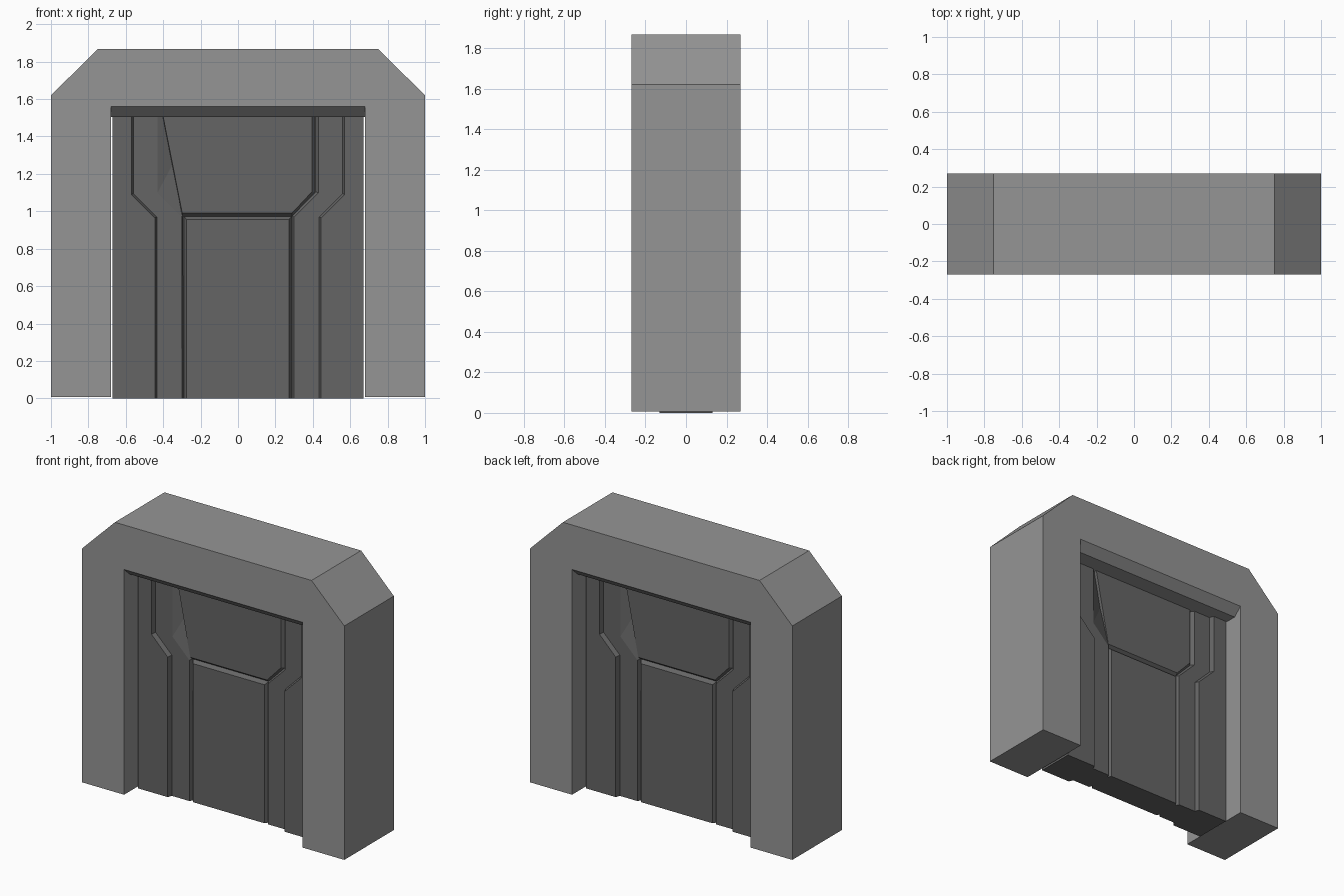
import bpy, bmesh

cube = bpy.data.objects.get("Cube")
if cube:
    bpy.data.objects.remove(cube, do_unlink=True)


def material(name, value):
    m = bpy.data.materials.new(name)
    m.use_nodes = True
    col = (value, value, value, 1)
    m.diffuse_color = col
    bsdf = m.node_tree.nodes["Principled BSDF"]
    bsdf.inputs["Base Color"].default_value = col
    bsdf.inputs["Roughness"].default_value = 0.8
    return m


FRAME = material("light grey", 0.30)
DOOR = material("dark grey", 0.13)


def loft(name, rings, mat):
    """Join matching rings of points with quads and cap both ends."""
    bm = bmesh.new()
    loops = [[bm.verts.new(p) for p in ring] for ring in rings]
    n = len(loops[0])
    for a, b in zip(loops, loops[1:]):
        for i in range(n):
            j = (i + 1) % n
            bm.faces.new((a[i], a[j], b[j], b[i]))
    bm.faces.new(loops[0])
    bm.faces.new(loops[-1])
    bmesh.ops.recalc_face_normals(bm, faces=bm.faces)
    me = bpy.data.meshes.new(name)
    bm.to_mesh(me)
    bm.free()
    me.materials.append(mat)
    ob = bpy.data.objects.new(name, me)
    bpy.context.collection.objects.link(ob)
    return ob


def panel(name, face, foot, y_face, y_foot):
    """Bevelled door panel on the front, repeated half a turn round on the back."""
    for side, s in (("front", 1), ("back", -1)):
        rings = [[(s * x, s * y, z) for x, z in outline]
                 for outline, y in ((face, y_face), (foot, y_foot), (foot, 0))]
        loft(f"{name}_{side}", rings, DOOR)


def mirror(outline):
    return [(-x, z) for x, z in outline]


# Surround with clipped top corners
half = [(0.68, 0.007), (1, 0.007), (1, 1.62), (0.75, 1.867)]
opening = [(-0.68, 1.56), (0.68, 1.56)]
outline = half + mirror(half)[::-1] + opening
loft("door_frame", [[(x, y, z) for x, z in outline] for y in (-0.27, 0.27)], FRAME)

# Chamfered lintel under the top of the opening
section = [(-0.27, 1.56), (-0.21, 1.505), (0.21, 1.505), (0.27, 1.56)]
loft("lintel", [[(x, y, z) for y, z in section] for x in (-0.68, 0.68)], FRAME)

# Core behind the panel grooves
TOP = 1.53
core = [(-0.6, 0), (0.6, 0), (0.6, TOP), (-0.6, TOP)]
loft("door_core", [[(x, y, z) for x, z in core] for y in (-0.07, 0.07)], DOOR)

# Raised outer panels
outer_face = [(-0.672, 0), (-0.445, 0), (-0.445, 0.965),
              (-0.57, 1.09), (-0.57, TOP), (-0.672, TOP)]
outer_foot = [(-0.672, 0), (-0.434, 0), (-0.434, 0.97),
              (-0.559, 1.095), (-0.559, TOP), (-0.672, TOP)]
panel("outer_panel_right", outer_face, outer_foot, -0.13, -0.10)
panel("outer_panel_left", mirror(outer_face), mirror(outer_foot), -0.13, -0.10)

# Middle panels; one has a long sloping facet beside the upper panel
mid_face = [(-0.6, 0), (-0.30, 0), (-0.30, 0.97),
            (-0.43, 1.1), (-0.43, TOP), (-0.6, TOP)]
mid_foot = [(-0.6, 0), (-0.288, 0), (-0.288, 0.974),
            (-0.414, 1.104), (-0.414, TOP), (-0.6, TOP)]
mid_slope = [(-0.6, 0), (-0.288, 0), (-0.295, 0.974),
             (-0.35, 1.25), (-0.407, TOP), (-0.6, TOP)]
panel("middle_panel_right", mid_face, mid_slope, -0.10, -0.075)
panel("middle_panel_left", mirror(mid_face), mirror(mid_foot), -0.10, -0.075)

# Lower centre panel
panel("lower_panel",
      [(-0.275, 0), (0.272, 0), (0.272, 0.955), (-0.275, 0.955)],
      [(-0.288, 0), (0.288, 0), (0.288, 0.973), (-0.288, 0.973)], -0.10, -0.075)

# Upper centre panel
panel("upper_panel",
      [(-0.298, 0.99), (0.288, 0.99), (0.396, 1.105), (0.396, TOP), (-0.405, TOP)],
      [(-0.298, 0.973), (0.29, 0.973), (0.413, 1.1), (0.413, TOP), (-0.407, TOP)],
      -0.095, -0.075)
